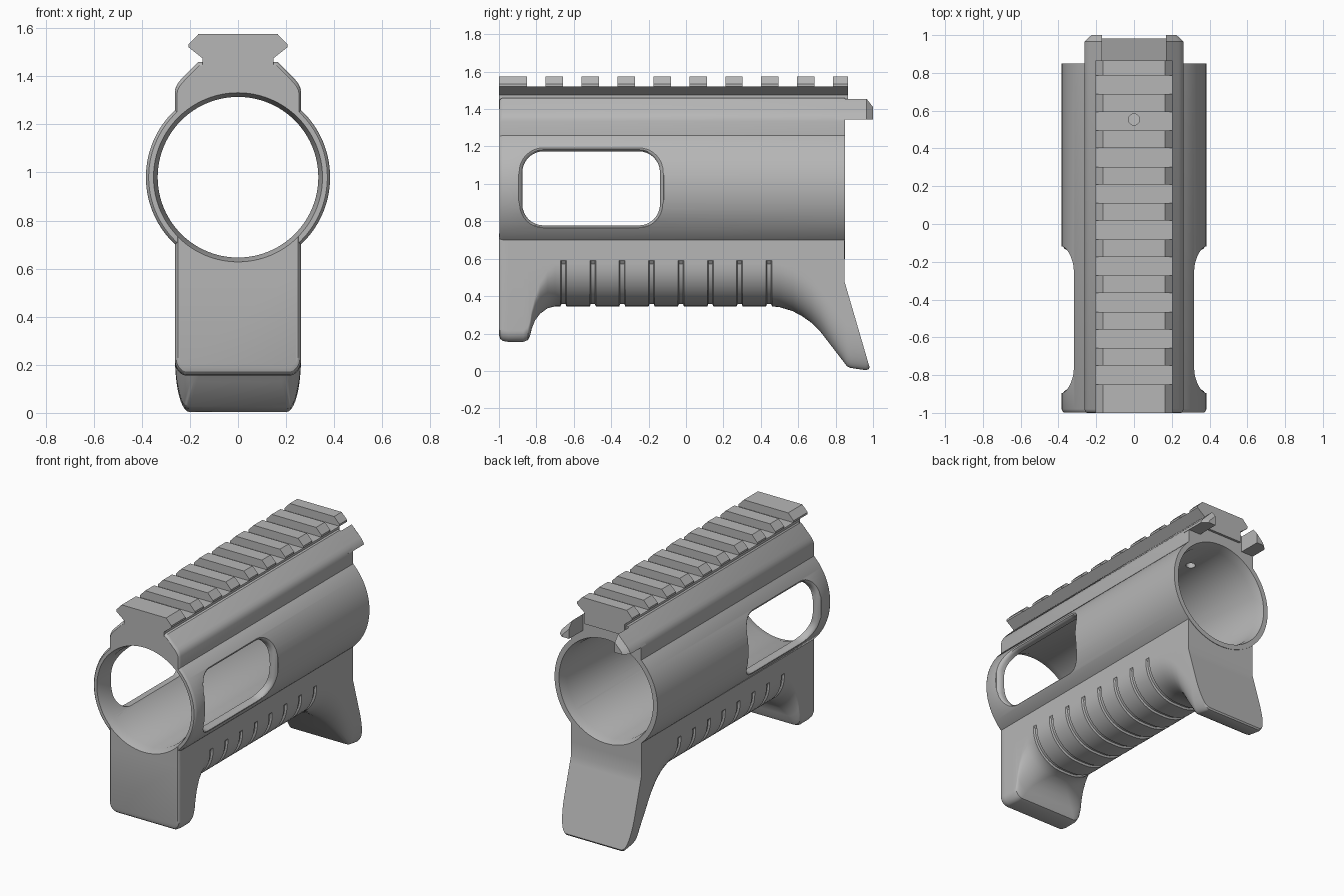
import bpy, bmesh
from math import sin, cos, pi, sqrt, asin

if "Cube" in bpy.data.objects:
    bpy.data.objects.remove(bpy.data.objects["Cube"], do_unlink=True)

GREY = (0.47, 0.47, 0.47, 1)
mat = bpy.data.materials.new("matte_grey")
mat.use_nodes = True
mat.diffuse_color = GREY
bsdf = mat.node_tree.nodes["Principled BSDF"]
bsdf.inputs["Base Color"].default_value = GREY
bsdf.inputs["Roughness"].default_value = 0.6

AXIS = 0.98      # height of the tube axis
R = 0.383        # outer tube radius
W = 0.262        # half width of grip and shoulders
BACK = 0.85      # rear end of the tube


def loft(name, *shells):
    """Skin each list of rings into a closed capped shell."""
    bm = bmesh.new()
    for rings in shells:
        rows = [[bm.verts.new(p) for p in ring] for ring in rings]
        n = len(rows[0])
        for a, b in zip(rows, rows[1:]):
            for i in range(n):
                j = (i + 1) % n
                bm.faces.new((a[i], a[j], b[j], b[i]))
        bm.faces.new(rows[0])
        bm.faces.new(rows[-1][::-1])
    bmesh.ops.recalc_face_normals(bm, faces=bm.faces)
    me = bpy.data.meshes.new(name)
    bm.to_mesh(me)
    bm.free()
    me.materials.append(mat)
    ob = bpy.data.objects.new(name, me)
    bpy.context.collection.objects.link(ob)
    return ob


def activate(ob):
    bpy.ops.object.select_all(action='DESELECT')
    ob.select_set(True)
    bpy.context.view_layer.objects.active = ob


def cut(ob, *cutters):
    activate(ob)
    for c in cutters:
        c.hide_render = True
        m = ob.modifiers.new("cut", 'BOOLEAN')
        m.operation, m.solver, m.object = 'DIFFERENCE', 'EXACT', c
        bpy.ops.object.modifier_apply(modifier=m.name)


def smooth(ob):
    activate(ob)
    bpy.ops.object.shade_smooth_by_angle(angle=pi / 6)


def section(prof, y, s=1.0, cx=0.0, cz=AXIS):
    """Place an x,z profile at depth y, scaled about a point."""
    return [(cx + (x - cx) * s, y, cz + (z - cz) * s) for x, z in prof]


def mirrored(half):
    return half + [(-x, z) for x, z in reversed(half)]


def circle(r, y, n=96):
    return [(r * cos(2 * pi * i / n), y, AXIS + r * sin(2 * pi * i / n)) for i in range(n)]


# Tube with sloped shoulders on top
shoulder = [(W, 1.335), (0.258, 1.355), (0.249, 1.372), (0.236, 1.388), (0.165, 1.46)]
a0 = asin(sqrt(R * R - W * W) / R)
arc = [(R * cos(a), AXIS + R * sin(a))
       for a in (-pi / 2 + 0.02 + (a0 + pi / 2 - 0.02) * i / 44 for i in range(45))]
prof = mirrored(arc + shoulder)
tube = loft("tube_body", [section(prof, -0.998, 0.97), section(prof, -0.993, 0.985),
                          section(prof, -0.98), section(prof, BACK)])


# Lower grip: U-shaped sections with finger grooves
def grip_section(y, zb, rx, rz, w=W, d=0.0):
    half = [(w, 0.8), (w, 0.59), (w - d, 0.572)]
    for i in range(13):
        a = pi / 2 * i / 12
        half.append((w - rx + (rx - d) * cos(a), zb + rz - (rz - d) * sin(a)))
    return section(mirrored(half), y)


MID = (0.345, 0.235, 0.222)
stations = [
    (-1.0, 0.19, 0.04, 0.05, 0.25), (-0.994, 0.172, 0.045, 0.055, 0.257),
    (-0.98, 0.16, 0.05, 0.06), (-0.95, 0.155, 0.05, 0.06),
    (-0.87, 0.155, 0.05, 0.06), (-0.845, 0.165, 0.055, 0.07),
    (-0.833, 0.19, 0.065, 0.08), (-0.825, 0.225, 0.085, 0.1),
    (-0.807, 0.27, 0.12, 0.13), (-0.78, 0.306, 0.16, 0.165),
    (-0.74, 0.335, 0.2, 0.2), (-0.7, *MID)]
for k in range(8):
    y = -0.655 + 0.157 * k
    stations += [(y - 0.016, *MID), (y - 0.011, *MID, W, 0.013),
                 (y + 0.011, *MID, W, 0.013), (y + 0.016, *MID)]
stations += [
    (0.5, 0.341, 0.225, 0.22), (0.57, 0.32, 0.2, 0.22), (0.62, 0.293, 0.18, 0.22),
    (0.67, 0.258, 0.155, 0.22), (0.72, 0.208, 0.125, 0.22), (0.78, 0.13, 0.09, 0.22),
    (0.86, 0.026, 0.06, 0.22), (0.88, 0.016, 0.06, 0.22), (0.96, 0.004, 0.06, 0.22),
    (0.975, 0.008, 0.06, 0.22), (0.986, 0.025, 0.06, 0.22)]
grip = loft("lower_grip", [grip_section(*s) for s in stations])

# Cutters: bore, side windows, pin hole, slanted rear of grip
bore = loft("bore_cutter", [circle(0.352, -1.1), circle(0.352, -1.0), circle(0.334, -0.94),
                            circle(0.334, 0.79), circle(0.35, BACK), circle(0.35, 1.3)])


def window_ring(off, rad=None, x=0.0, side=1):
    ring = []
    for cy, cz, q in ((0.255, 0.085, 0), (-0.255, 0.085, 1), (-0.255, -0.085, 2), (0.255, -0.085, 3)):
        for i in range(9):
            a = pi / 2 * (q + i / 8)
            h = cz + (0.113 + off) * sin(a)
            px = sqrt(rad * rad - h * h) if rad else x
            ring.append((side * px, -0.507 + cy + (0.113 + off) * cos(a), 0.976 + h))
    return ring


windows = [loft("window_cutter", [
    window_ring(0, x=0.1, side=s), window_ring(0, 0.358, side=s),
    window_ring(0.003, 0.369, side=s), window_ring(0.009, 0.378, side=s),
    window_ring(0.02, 0.386, side=s), window_ring(0.03, x=0.5, side=s)]) for s in (1, -1)]

pin = loft("pin_cutter", [[(0.03 * cos(pi * i / 12), 0.553 + 0.03 * sin(pi * i / 12), z)
                           for i in range(24)] for z in (1.2, 1.7)])
rear = [(0.847, 1.0), (0.847, 0.48), (0.99, -0.01), (1.3, -0.01), (1.3, 1.0)]
wedge = loft("rear_cutter", [[(x, y, z) for y, z in rear] for x in (-0.5, 0.5)])

# Accessory rail: undercut base with cross teeth
base_prof = mirrored([(0.148, 1.4), (0.148, 1.475), (0.205, 1.52)])
rail = loft("rail_base", [section(base_prof, y) for y in (-1, 0.866)])
tooth_prof = mirrored([(0.205, 1.52), (0.205, 1.533), (0.165, 1.575)])
spans = [(-1, -0.85)] + [(-0.75 + 0.192 * i, min(-0.657 + 0.192 * i, 0.866)) for i in range(9)]
teeth = loft("rail_teeth", *[[section(tooth_prof, y) for y in s] for s in spans])

# Rear ears continuing the shoulders
ear_prof = [(0.17, 1.345)] + [(W, 1.345)] + shoulder[1:-1] + [(0.17, 1.455)]
ears = []
for s in (1, -1):
    p = [(s * x, z) for x, z in ear_prof]
    ears.append([section(p, 0.8), section(p, 0.965),
                 section(p, 1.0, 0.6, s * 0.17, 1.345)])
rear_ears = loft("rear_ears", *ears)

cut(tube, bore, *windows, pin)
cut(grip, wedge, bore)
cut(rail, pin)
for c in [bore, pin, wedge] + windows:
    bpy.data.objects.remove(c, do_unlink=True)
for ob in (tube, grip, rail, teeth, rear_ears):
    smooth(ob)
